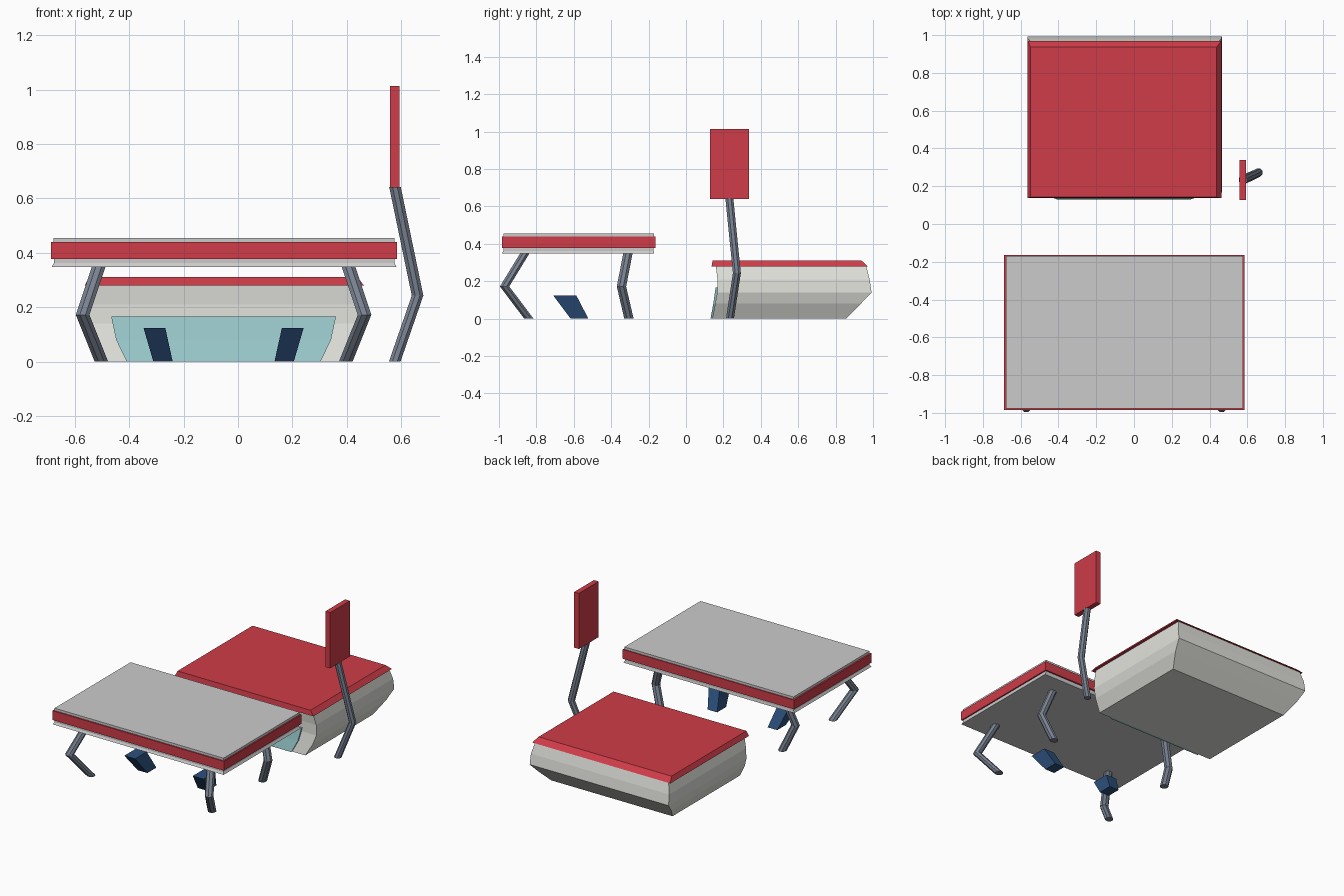
import bpy, bmesh
from math import cos, sin, pi

if "Cube" in bpy.data.objects:
    bpy.data.objects.remove(bpy.data.objects["Cube"])

CX = -0.053  # shared centre line of the table, cushion and blocks


def mat(name, r, g, b):
    m = bpy.data.materials.new(name)
    m.diffuse_color = (r, g, b, 1)
    m.use_nodes = True
    m.node_tree.nodes["Principled BSDF"].inputs["Base Color"].default_value = m.diffuse_color
    return m


RED = mat("red", 0.62, 0.045, 0.065)
METAL = mat("metal", 0.19, 0.22, 0.28)
NAVY = mat("navy", 0.025, 0.08, 0.2)
TEAL = mat("teal", 0.33, 0.6, 0.62)
CREAM = mat("cream", 0.76, 0.76, 0.72)


def loft(name, rings, material=None):
    """Join equal-length rings of points with quads and cap both ends."""
    bm = bmesh.new()
    vs = [[bm.verts.new(p) for p in ring] for ring in rings]
    for a, b in zip(vs, vs[1:]):
        for i in range(len(a)):
            j = (i + 1) % len(a)
            bm.faces.new((a[i], a[j], b[j], b[i]))
    bm.faces.new(vs[0][::-1])
    bm.faces.new(vs[-1])
    bmesh.ops.recalc_face_normals(bm, faces=bm.faces)
    me = bpy.data.meshes.new(name)
    bm.to_mesh(me)
    bm.free()
    ob = bpy.data.objects.new(name, me)
    bpy.context.collection.objects.link(ob)
    if material:
        me.materials.append(material)
    return ob


def rect(x0, x1, y0, y1, z):
    return [(x0, y0, z), (x1, y0, z), (x1, y1, z), (x0, y1, z)]


def tube(name, path, r):
    """Eight-sided bent tube with level ends."""
    return loft(name, [[(x + r * cos((k + .5) * pi / 4), y + r * sin((k + .5) * pi / 4), z)
                        for k in range(8)] for x, y, z in path], METAL)


# table: lower lip, red band, grey top
loft("table_underside", [rect(-0.685, 0.583, -0.985, -0.17, 0.348),
                         rect(-0.677, 0.575, -0.977, -0.173, 0.362),
                         rect(-0.677, 0.575, -0.977, -0.173, 0.378)])
loft("table_band", [rect(-0.688, 0.584, -0.985, -0.163, z) for z in (0.377, 0.439)], RED)
loft("table_top", [rect(-0.678, 0.576, -0.976, -0.17, z) for z in (0.438, 0.455)])

# bent table legs: offsets from the centre line, y at top / knee / foot
for end, ys in (("front", (-0.86, -0.97, -0.84)), ("back", (-0.31, -0.345, -0.305))):
    for side, s in (("left", -1), ("right", 1)):
        tube(f"table_{end}_{side}_leg",
             [(CX + s * dx, y, z) for dx, y, z in zip((0.458, 0.518, 0.449), ys, (0.352, 0.172, 0))],
             0.027)

# slanted blocks under the table
for side, s in (("left", -1), ("right", 1)):
    loft(f"{side}_block",
         [rect(CX + s * 0.258, CX + s * 0.187, -0.617, -0.522, 0),
          rect(CX + s * 0.294, CX + s * 0.214, -0.709, -0.586, 0.123)], NAVY)

# cushion body: half width, front y, back y, height
BODY = ((0.45, 0.141, 0.857, 0), (0.495, 0.156, 0.935, 0.08), (0.515, 0.167, 0.992, 0.14),
        (0.513, 0.168, 0.982, 0.21), (0.495, 0.16, 0.963, 0.282))
loft("body", [rect(CX + 0.003 - w, CX + 0.003 + w, y0, y1, z) for w, y0, y1, z in BODY], CREAM)

# red lid with sloped back and sides
loft("lid", [rect(-0.563, 0.463, 0.137, 0.97, 0.28),
             rect(-0.548, 0.438, 0.142, 0.937, 0.312)], RED)

# tinted front panel
loft("front_panel", [[(CX - w, y, z), (CX + w, y, z), (CX + w, y + 0.014, z), (CX - w, y + 0.014, z)]
                     for w, y, z in ((0.356, 0.131, 0), (0.395, 0.146, 0.08), (0.413, 0.158, 0.166))], TEAL)

# bent post with a sign panel
tube("sign_post", [(0.576, 0.235, 0), (0.66, 0.272, 0.243), (0.577, 0.232, 0.642)], 0.023)
loft("sign_panel", [rect(0.558, 0.593, 0.128, 0.338, z) for z in (0.64, 1.013)], RED)
